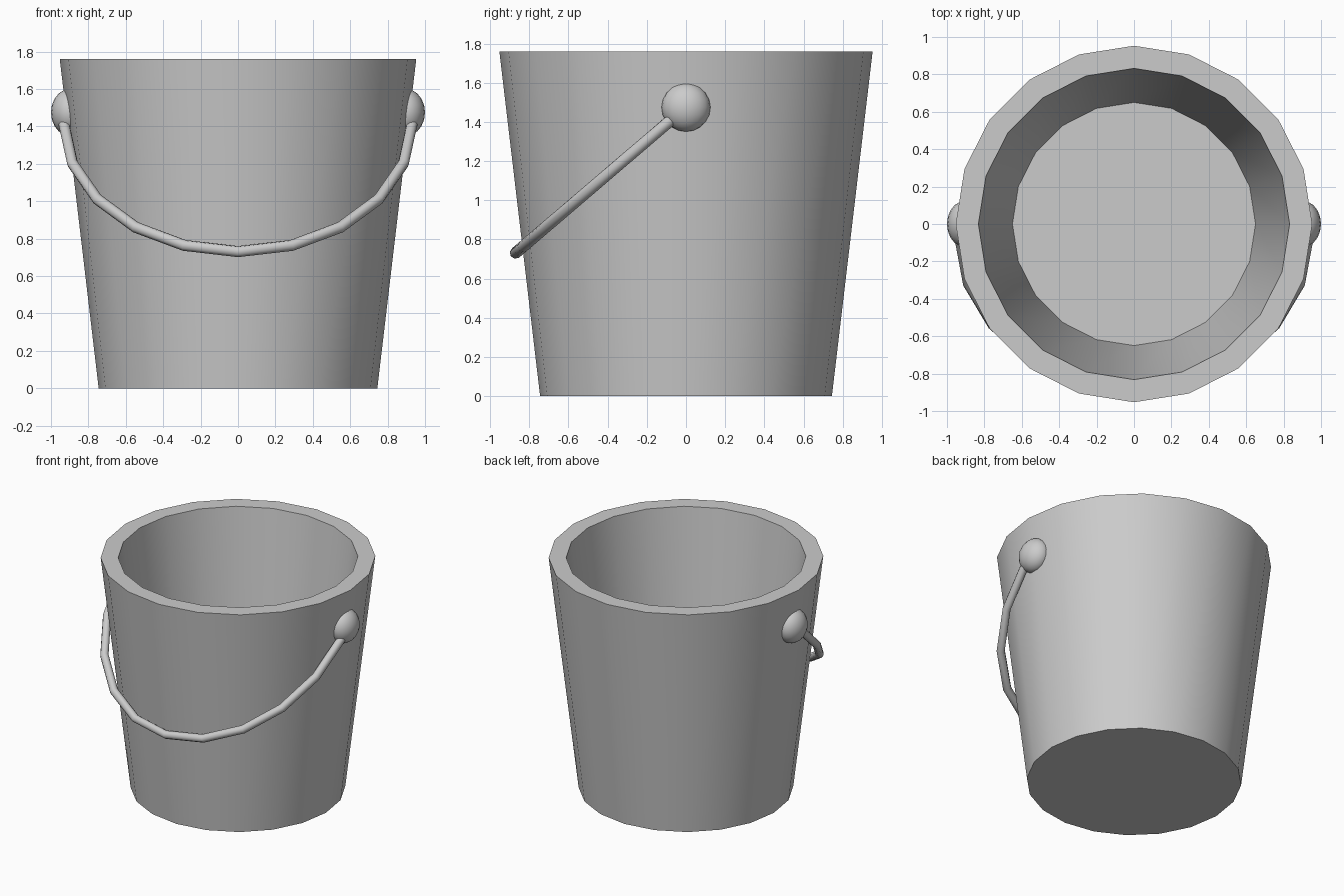
import bpy, bmesh, math

if "Cube" in bpy.data.objects:
    bpy.data.objects.remove(bpy.data.objects["Cube"])

SIDES = 20


def smooth(obj, angle=35):
    bpy.ops.object.select_all(action='DESELECT')
    obj.select_set(True)
    bpy.context.view_layer.objects.active = obj
    bpy.ops.object.shade_smooth_by_angle(angle=math.radians(angle))


def lathe(name, profile, sides):
    """Closed body from (radius, z) rings, capped at both ends."""
    bm = bmesh.new()
    rings = [[bm.verts.new((r * math.cos(2 * math.pi * i / sides),
                            r * math.sin(2 * math.pi * i / sides), z))
              for i in range(sides)] for r, z in profile]
    for a, b in zip(rings, rings[1:]):
        for i in range(sides):
            j = (i + 1) % sides
            bm.faces.new((a[i], a[j], b[j], b[i]))
    bm.faces.new(rings[0][::-1])
    bm.faces.new(rings[-1])
    mesh = bpy.data.meshes.new(name)
    bm.to_mesh(mesh)
    bm.free()
    obj = bpy.data.objects.new(name, mesh)
    bpy.context.collection.objects.link(obj)
    return obj


# Bucket: outer wall, flat rim, inner wall, inner floor
bucket = lathe("bucket", [(0.745, 0), (0.953, 1.76), (0.832, 1.76), (0.65, 0.23)], SIDES)
smooth(bucket)

# Flattened round knobs holding the handle
for side, label in ((-1, "left"), (1, "right")):
    bpy.ops.mesh.primitive_uv_sphere_add(segments=20, ring_count=10, radius=1,
                                         location=(side * 0.9, 0, 1.475))
    knob = bpy.context.object
    knob.name = label + "_knob"
    knob.scale = (0.1, 0.125, 0.125)
    smooth(knob, 60)

# Handle: half-oval wire hanging forward from the knobs
curve = bpy.data.curves.new("handle", 'CURVE')
curve.dimensions = '3D'
curve.bevel_depth = 0.03
curve.bevel_resolution = 2
curve.use_fill_caps = True
spline = curve.splines.new('POLY')
spline.points.add(10)
for i, p in enumerate(spline.points):
    t = math.pi * i / 10
    drop = 0.098 + 1.047 * math.sin(t)
    p.co = (0.93 * math.cos(t), -0.76 * drop, 1.475 - 0.65 * drop, 1)
handle = bpy.data.objects.new("handle", curve)
bpy.context.collection.objects.link(handle)
bpy.ops.object.select_all(action='DESELECT')
handle.select_set(True)
bpy.context.view_layer.objects.active = handle
bpy.ops.object.convert(target='MESH')
smooth(bpy.context.object, 60)
